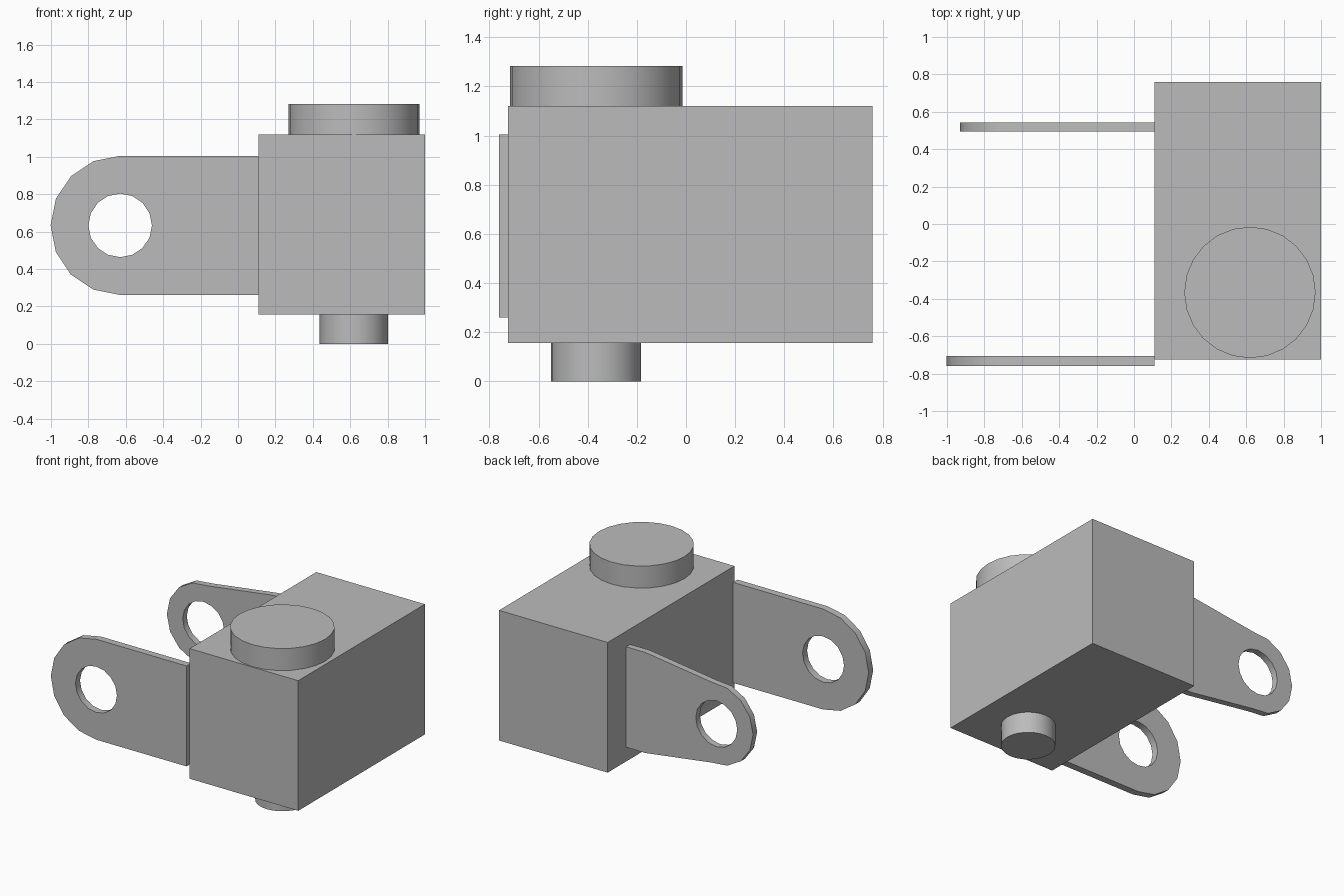
import bpy
import bmesh
from math import sin, cos, pi, radians

if "Cube" in bpy.data.objects:
    bpy.data.objects.remove(bpy.data.objects["Cube"])

grey = bpy.data.materials.new("light grey")
grey.use_nodes = True
grey.diffuse_color = (0.5, 0.5, 0.5, 1)
grey.node_tree.nodes["Principled BSDF"].inputs["Base Color"].default_value = (0.5, 0.5, 0.5, 1)

AXIS_X, AXIS_Z = -0.63, 0.633   # hinge centre shared by both lugs
BLOCK_X = 0.11                  # side of the block that carries the lugs


def finish(obj):
    obj.data.materials.append(grey)
    bpy.ops.object.select_all(action="DESELECT")
    obj.select_set(True)
    bpy.context.view_layer.objects.active = obj
    bpy.ops.object.shade_smooth_by_angle(angle=radians(35))


def cylinder(name, radius, x, y, z0, z1):
    bpy.ops.mesh.primitive_cylinder_add(vertices=24, radius=radius, depth=z1 - z0,
                                        location=(x, y, (z0 + z1) / 2))
    obj = bpy.context.object
    obj.name = name
    finish(obj)


def lug(name, y0, y1, radius, base, hole=0.17, sweep=90):
    """Plate with a rounded end and a hinge hole, extruded along y."""
    angles = [radians(180 - sweep + 2 * sweep * i / 8) for i in range(9)]
    outline = base + [(AXIS_X + radius * cos(a), AXIS_Z + radius * sin(a)) for a in angles]
    ring = [(AXIS_X + hole * cos(i * pi / 8), AXIS_Z + hole * sin(i * pi / 8)) for i in range(16)]
    bm = bmesh.new()
    edges = []
    for loop in (outline, ring):
        verts = [bm.verts.new((x, y0, z)) for x, z in loop]
        edges += [bm.edges.new((v, verts[i - 1])) for i, v in enumerate(verts)]
    bmesh.ops.triangle_fill(bm, use_beauty=True, use_dissolve=False, edges=edges)
    solid = bmesh.ops.extrude_face_region(bm, geom=bm.faces[:], use_keep_orig=True)
    moved = [g for g in solid["geom"] if isinstance(g, bmesh.types.BMVert)]
    bmesh.ops.translate(bm, verts=moved, vec=(0, y1 - y0, 0))
    bmesh.ops.recalc_face_normals(bm, faces=bm.faces[:])
    mesh = bpy.data.meshes.new(name)
    bm.to_mesh(mesh)
    bm.free()
    obj = bpy.data.objects.new(name, mesh)
    bpy.context.collection.objects.link(obj)
    finish(obj)


# Main block
bpy.ops.mesh.primitive_cube_add(size=1, location=((BLOCK_X + 1) / 2, 0.018, 0.638))
block = bpy.context.object
block.name = "block"
block.scale = (1 - BLOCK_X, 1.483, 0.964)
bpy.ops.object.transform_apply(location=False, rotation=False, scale=True)
finish(block)

# Stud on top and peg underneath
cylinder("top_stud", 0.351, 0.62, -0.366, 1.12, 1.283)
cylinder("bottom_peg", 0.183, 0.62, -0.366, 0, 0.156)

# Straight front lug, tapered rear lug
top, bottom = AXIS_Z + 0.372, AXIS_Z - 0.372
lug("front_lug", -0.76, -0.707, 0.372, [(BLOCK_X, bottom), (BLOCK_X, top)])
lug("rear_lug", 0.495, 0.543, 0.30,
    [(-0.05, bottom), (BLOCK_X, bottom), (BLOCK_X, top), (-0.05, top)], sweep=97)
